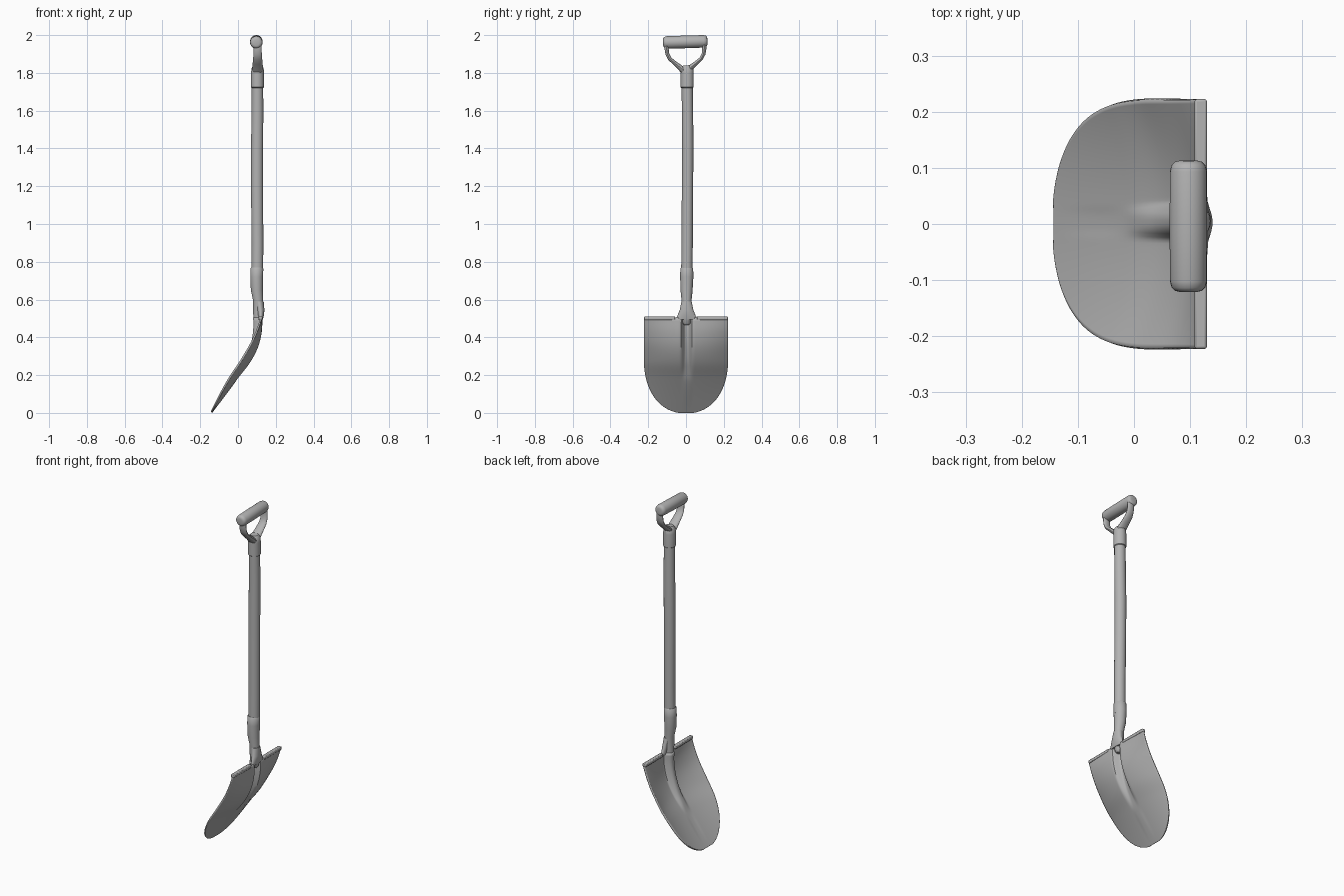
import bpy, bmesh, math
from mathutils import Vector

if "Cube" in bpy.data.objects:
    bpy.data.objects.remove(bpy.data.objects["Cube"])

steel = bpy.data.materials.new("plain_grey")
steel.diffuse_color = (0.45, 0.45, 0.45, 1)
steel.use_nodes = True
steel.node_tree.nodes["Principled BSDF"].inputs["Base Color"].default_value = steel.diffuse_color


def finish(name, bm, angle=40):
    bmesh.ops.recalc_face_normals(bm, faces=bm.faces[:])
    me = bpy.data.meshes.new(name)
    bm.to_mesh(me)
    bm.free()
    ob = bpy.data.objects.new(name, me)
    bpy.context.collection.objects.link(ob)
    me.materials.append(steel)
    bpy.ops.object.select_all(action='DESELECT')
    ob.select_set(True)
    bpy.context.view_layer.objects.active = ob
    bpy.ops.object.shade_smooth_by_angle(angle=math.radians(angle))
    return ob


def loft(name, sections, n=24):
    """Oval tube; each section is x, y, z, half depth in x, half width across the path."""
    bm = bmesh.new()
    pts = [Vector(s[:3]) for s in sections]
    rings = []
    for i, s in enumerate(sections):
        t = pts[min(i + 1, len(pts) - 1)] - pts[max(i - 1, 0)]
        t.x = 0
        t = t.normalized() if t.length > 1e-6 else Vector((0, 0, 1))
        side = t.cross(Vector((1, 0, 0)))
        rings.append([bm.verts.new(pts[i] + Vector((s[3] * math.cos(a), 0, 0)) + side * s[4] * math.sin(a))
                      for a in (2 * math.pi * k / n for k in range(n))])
    for a, b in zip(rings, rings[1:]):
        for k in range(n):
            bm.faces.new((a[k], a[(k + 1) % n], b[(k + 1) % n], b[k]))
    bm.faces.new(rings[0])
    bm.faces.new(rings[-1])
    return finish(name, bm)


def curve(keys, z):
    """Smooth interpolation through (z, value) keys."""
    for i in range(len(keys) - 1):
        if z <= keys[i + 1][0] or i == len(keys) - 2:
            def slope(j):
                a, b = keys[max(j - 1, 0)], keys[min(j + 1, len(keys) - 1)]
                return (b[1] - a[1]) / (b[0] - a[0])
            (z0, v0), (z1, v1) = keys[i], keys[i + 1]
            h = z1 - z0
            u = (z - z0) / h
            return ((2*u**3 - 3*u*u + 1) * v0 + (u**3 - 2*u*u + u) * h * slope(i)
                    + (3*u*u - 2*u**3) * v1 + (u**3 - u*u) * h * slope(i + 1))


# Dished blade with a pressed central ridge
spine = [(0, -.142), (.1, -.068), (.19, .0), (.27, .062), (.35, .103), (.43, .122), (.51, .125)]
dish = [(0, .03), (.17, .045), (.3, .05), (.4, .032), (.51, .0)]
ridge = [(0, 0), (.17, 0), (.25, .018), (.35, .034), (.51, .04)]


def blade_point(z, t):
    u = max(0, (.3 - z) / .3)
    w = max(.222 * (1 - u ** 2.3) ** .4545, .004) if u < 1 else .004
    y = t * w
    x = curve(spine, z) - curve(dish, z) * (y / .222) ** 2
    x -= curve(ridge, z) * math.exp(-((y - .004) / .024) ** 4)
    return x, y, z


bm = bmesh.new()
rows, cols = 44, 64
grid = [[bm.verts.new(blade_point(.003 + .502 * (r / rows) ** 1.6, 2 * c / cols - 1))
         for c in range(cols + 1)] for r in range(rows + 1)]
for r in range(rows):
    for c in range(cols):
        bm.faces.new((grid[r][c], grid[r][c + 1], grid[r + 1][c + 1], grid[r + 1][c]))
blade = finish("blade", bm)
solid = blade.modifiers.new("thickness", 'SOLIDIFY')
solid.thickness = .009
solid.offset = 0

# Folded treads along the top edge, one each side of the socket
for side, label in ((-1, "left"), (1, "right")):
    bm = bmesh.new()
    bmesh.ops.create_cube(bm, size=1)
    for v in bm.verts:
        v.co = Vector((.119 + v.co.x * .022, side * .14 + v.co.y * .165, .501 + v.co.z * .018))
    tread = finish(label + "_tread", bm)
    bev = tread.modifiers.new("soft_edges", 'BEVEL')
    bev.width = .004
    bev.segments = 2

# Socket around the lower shaft, ending inside the ridge
loft("socket", [(.106, .003, .465, .012, .012), (.106, .003, .475, .022, .022),
                (.107, .003, .53, .027, .025), (.106, .003, .60, .027, .027),
                (.100, .003, .65, .032, .032), (.099, .004, .72, .034, .035),
                (.100, .004, .765, .034, .034), (.100, .004, .77, .030, .030)])

# Flared wings joining socket and blade
loft("socket_flare", [(.120, .003, .495, .012, .060), (.121, .003, .515, .016, .048),
                      (.119, .003, .545, .021, .036), (.112, .003, .59, .024, .027)])

# Shaft with a slight bow
loft("shaft", [(.102, .004, .70, .031, .030), (.103, .006, .90, .031, .030),
               (.101, .008, 1.2, .032, .030), (.101, .009, 1.4, .032, .030),
               (.103, .008, 1.6, .031, .030), (.103, .006, 1.80, .030, .030)])

# Upper collar
loft("upper_collar", [(.103, .006, 1.72, .030, .030), (.103, .006, 1.724, .034, .035),
                      (.103, .006, 1.80, .034, .035), (.104, .005, 1.825, .032, .034),
                      (.104, .004, 1.84, .022, .020)])

# Yoke arms
for side, label in ((-1, "left"), (1, "right")):
    loft(label + "_yoke_arm", [(.104, -.003 + side * y, z, a, b) for y, z, a, b in
                               ((.012, 1.812, .028, .016), (.032, 1.832, .028, .014),
                                (.058, 1.853, .026, .011), (.083, 1.875, .024, .010),
                                (.096, 1.90, .022, .010), (.100, 1.93, .021, .011),
                                (.100, 1.96, .020, .011))], 16)

# Rounded grip
loft("grip", [(.097, -.004 + y, 1.964 + .03 * y, r, r) for y, r in
              ((-.117, .016), (-.115, .024), (-.109, .030), (-.098, .033), (0, .0335),
               (.098, .033), (.109, .030), (.115, .024), (.117, .016))])
